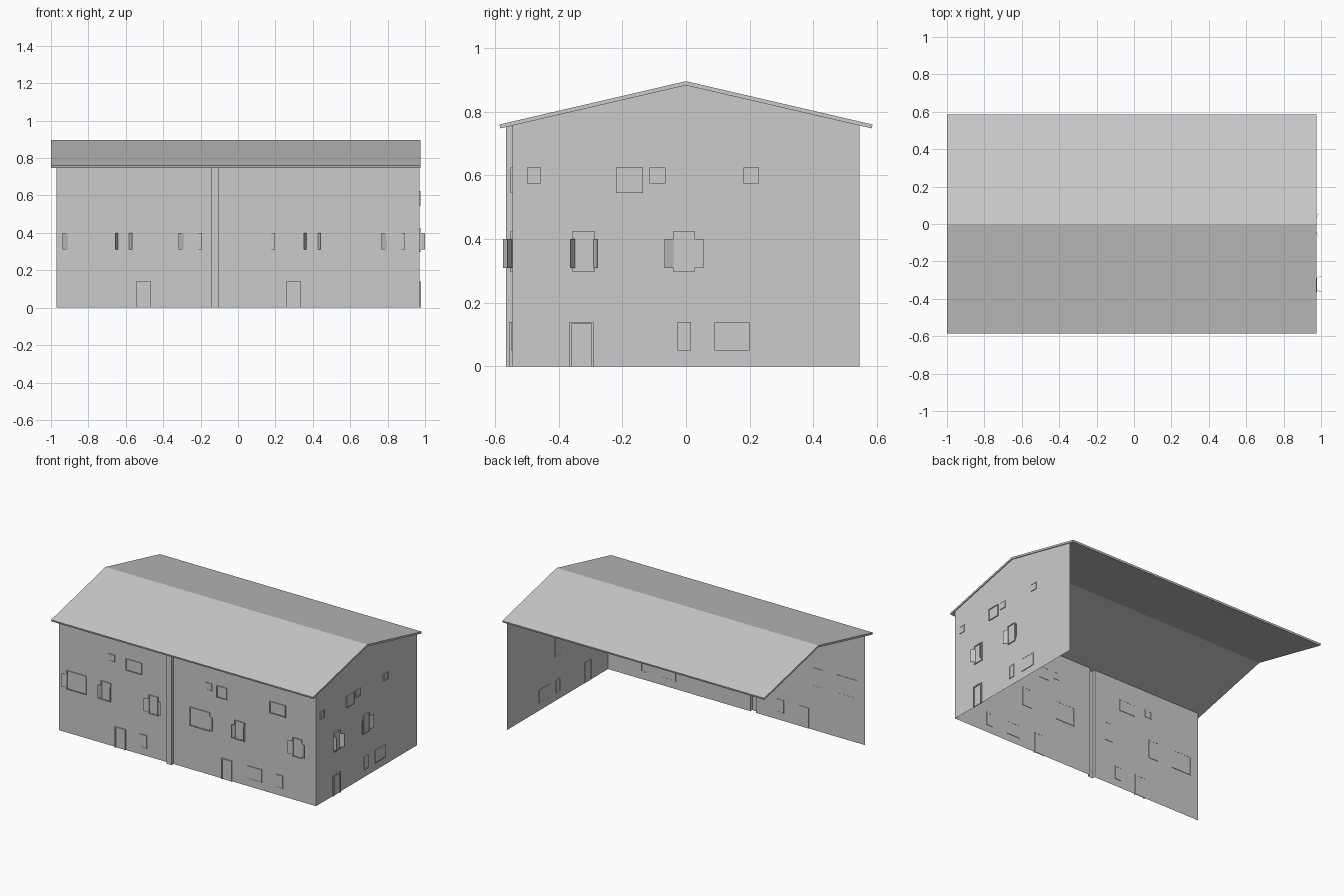
import bpy, bmesh
from math import radians
from mathutils import Matrix

if "Cube" in bpy.data.objects:
    bpy.data.objects.remove(bpy.data.objects["Cube"])

# Each facade is described in local space: x along wall, -y outward, z up
FRONT = Matrix.Translation((0, -0.545, 0))
SIDE = Matrix.Translation((0.97, 0, 0)) @ Matrix.Rotation(radians(90), 4, 'Z')


def finish(name, bm, matrix=None, recalc=True):
    if recalc:
        bmesh.ops.recalc_face_normals(bm, faces=bm.faces[:])
    if matrix is not None:
        bm.transform(matrix)
    me = bpy.data.meshes.new(name)
    bm.to_mesh(me)
    bm.free()
    ob = bpy.data.objects.new(name, me)
    bpy.context.collection.objects.link(ob)
    return ob


def add_prism(bm, outline, depth):
    """Closed prism from a planar outline swept along a vector."""
    face = bm.faces.new([bm.verts.new(p) for p in outline])
    res = bmesh.ops.extrude_face_region(bm, geom=[face], use_keep_orig=True)
    vs = [g for g in res['geom'] if isinstance(g, bmesh.types.BMVert)]
    bmesh.ops.translate(bm, verts=vs, vec=depth)


def add_box(bm, x0, x1, y0, y1, z0, z1):
    add_prism(bm, [(x0, y0, z0), (x1, y0, z0), (x1, y0, z1), (x0, y0, z1)], (0, y1 - y0, 0))


def window(name, wall, u0, u1, z0, z1, out=0.007, t=0.006, sill=True):
    bm = bmesh.new()
    add_box(bm, u0, u0 + t, -out, 0.003, z0, z1)
    add_box(bm, u1 - t, u1, -out, 0.003, z0, z1)
    add_box(bm, u0 + t, u1 - t, -out, 0.003, z1 - t, z1)
    if sill:
        add_box(bm, u0 + t, u1 - t, -out, 0.003, z0, z0 + t)
    add_box(bm, u0 + t, u1 - t, -0.003, 0.002, z0 + (t if sill else 0), z1 - t)
    finish(name, bm, wall)


def shutter(wall, hinge, reach, out):
    """Open leaf swinging from the hinge to a tip away from the wall."""
    bm = bmesh.new()
    a, b = (hinge, -0.002), (hinge + reach, -out)
    add_prism(bm, [(*a, 0.31), (*b, 0.31), (*b, 0.40), (*a, 0.40)],
              (0, -0.002, 0) if out < 0.02 else (0.002, 0, 0))
    finish("shutter", bm, wall)


# Front wall with the projecting channel pilaster (open shell)
bm = bmesh.new()
path = [(-0.97, -0.545), (-0.145, -0.545), (-0.145, -0.565),
        (-0.105, -0.565), (-0.105, -0.545), (0.97, -0.545)]
low = [bm.verts.new((x, y, 0)) for x, y in path]
top = [bm.verts.new((x, y, 0.755)) for x, y in path]
for i in range(len(path) - 1):
    bm.faces.new((low[i], low[i + 1], top[i + 1], top[i]))
finish("front_wall", bm, recalc=False)

# Right gable wall
bm = bmesh.new()
bm.faces.new([bm.verts.new((0.97, y, z)) for y, z in
              [(-0.545, 0), (0.545, 0), (0.545, 0.757), (0, 0.884), (-0.545, 0.757)]])
finish("gable_wall", bm, recalc=False)

# Pitched roof slab, left end and back open beneath
bm = bmesh.new()
half = [(0.583, 0.748), (0.586, 0.760)]
prof = [(0, 0.883), half[0], half[1], (0, 0.896), (-half[1][0], half[1][1]), (-half[0][0], half[0][1])]
add_prism(bm, [(-1.0, y, z) for y, z in prof], (1.976, 0, 0))
finish("roof", bm)

# Upper floor windows: small and large
for wall, spans in ((FRONT, [(-0.595, -0.547), (0.14, 0.187)]),
                    (SIDE, [(-0.50, -0.455), (-0.115, -0.065), (0.18, 0.23)])):
    for a, b in spans:
        window("small_upper_window", wall, a, b, 0.575, 0.625, 0.005)
for wall, spans in ((FRONT, [(-0.464, -0.343), (0.222, 0.298), (0.622, 0.743)]),
                    (SIDE, [(-0.22, -0.135)])):
    for a, b in spans:
        window("large_upper_window", wall, a, b, 0.545, 0.625, 0.007)

# Middle floor windows: wall, left, right, shutter style, shuttered sides
NARROW, WIDE = (0.015, 0.03), (0.028, 0.015)
middle = [(FRONT, -0.91, -0.76, WIDE, "L"), (FRONT, -0.65, -0.575, NARROW, "LR"),
          (FRONT, -0.29, -0.22, WIDE, "LR"), (FRONT, 0.02, 0.17, WIDE, "R"),
          (FRONT, 0.358, 0.433, NARROW, "LR"), (FRONT, 0.795, 0.865, WIDE, "LR"),
          (SIDE, -0.357, -0.287, NARROW, "LR"), (SIDE, -0.04, 0.027, WIDE, "LR")]
for wall, a, b, (reach, out), sides in middle:
    window("shuttered_window", wall, a, b, 0.297, 0.425)
    inset = 0.007 if out > 0.02 else 0
    if "L" in sides:
        shutter(wall, a + inset, -reach, out)
    if "R" in sides:
        shutter(wall, b - inset, reach, out)

# Ground floor doors and windows
for wall, a, b in [(FRONT, -0.545, -0.465), (FRONT, 0.26, 0.337), (SIDE, -0.367, -0.29)]:
    window("door", wall, a, b, 0, 0.14, 0.009, 0.007, False)
for wall, a, b in [(FRONT, -0.358, -0.306), (FRONT, 0.457, 0.562), (FRONT, 0.668, 0.72),
                   (SIDE, -0.027, 0.016), (SIDE, 0.09, 0.20)]:
    window("ground_window", wall, a, b, 0.05, 0.14, 0.005)
